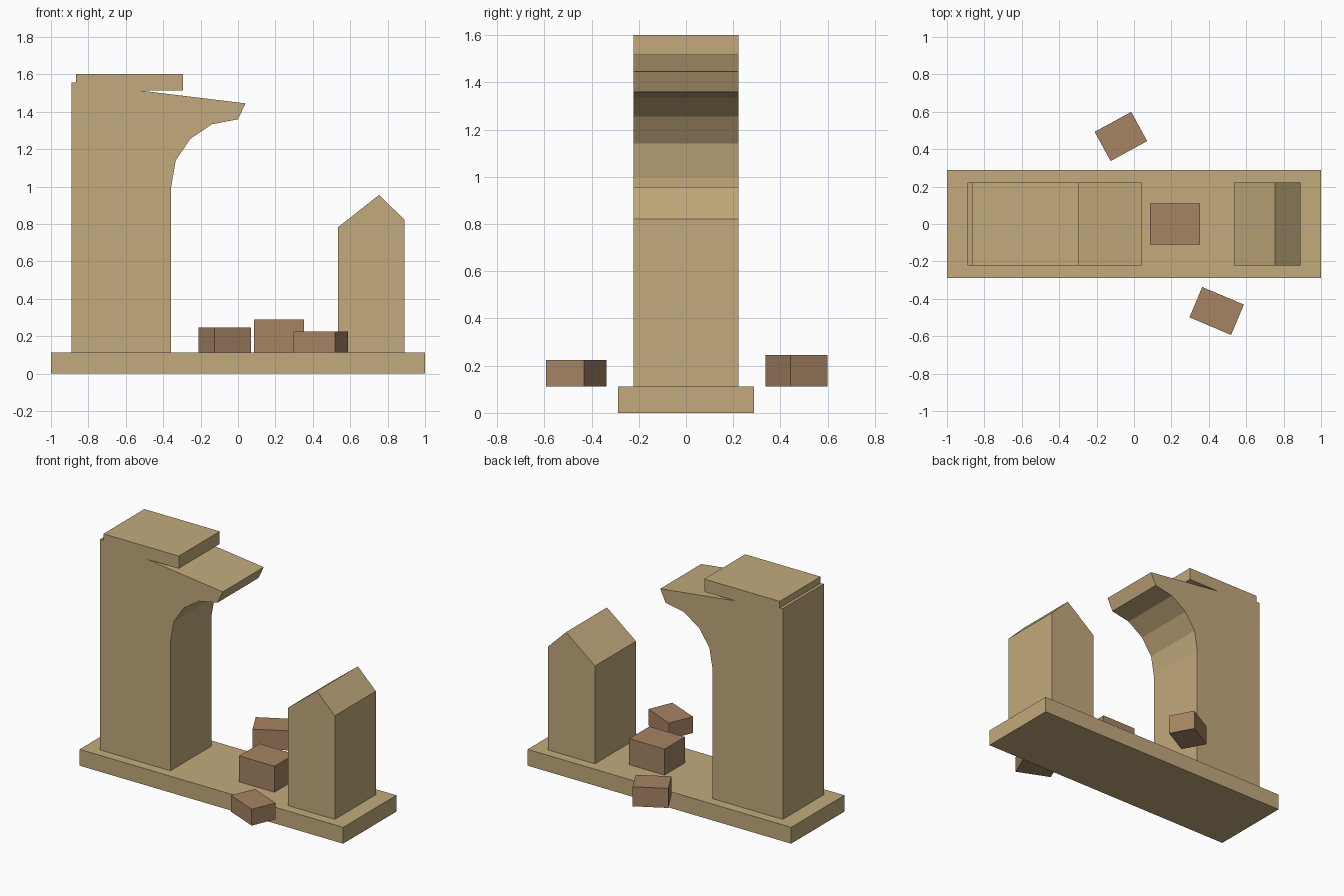
import bpy
import bmesh
from mathutils import Matrix, Vector

cube = bpy.data.objects.get("Cube")
if cube:
    bpy.data.objects.remove(cube, do_unlink=True)


def make_material(name, rgb):
    mat = bpy.data.materials.new(name)
    mat.use_nodes = True
    mat.diffuse_color = (*rgb, 1)
    mat.node_tree.nodes["Principled BSDF"].inputs["Base Color"].default_value = (*rgb, 1)
    return mat


def add_object(name, bm, mat):
    bmesh.ops.recalc_face_normals(bm, faces=bm.faces)
    mesh = bpy.data.meshes.new(name)
    bm.to_mesh(mesh)
    bm.free()
    mesh.materials.append(mat)
    obj = bpy.data.objects.new(name, mesh)
    bpy.context.collection.objects.link(obj)
    return obj


def box(name, center, size, mat, turn=0):
    bm = bmesh.new()
    bmesh.ops.create_cube(bm, size=1, matrix=Matrix.Diagonal((*size, 1)))
    obj = add_object(name, bm, mat)
    obj.location = center
    obj.rotation_euler.z = turn
    return obj


def extruded_profile(name, points, half_depth, mat):
    """Extrude an outline in the xz plane along y."""
    bm = bmesh.new()
    face = bm.faces.new([bm.verts.new((x, -half_depth, z)) for x, z in points])
    result = bmesh.ops.extrude_face_region(bm, geom=[face])
    verts = [v for v in result["geom"] if isinstance(v, bmesh.types.BMVert)]
    bmesh.ops.translate(bm, verts=verts, vec=Vector((0, 2 * half_depth, 0)))
    return add_object(name, bm, mat)


sandstone = make_material("sandstone", (0.54, 0.40, 0.20))
rubble = make_material("brown rubble", (0.38, 0.23, 0.125))

FLOOR = 0.112
DEPTH = 0.222

# Base slab
box("base_slab", (0, 0, FLOOR / 2), (2, 0.576, FLOOR), sandstone)

# Tall pillar with the broken start of an arch
extruded_profile("arch_pillar", [
    (-0.89, FLOOR), (-0.357, FLOOR), (-0.357, 1.0), (-0.333, 1.14),
    (-0.255, 1.255), (-0.14, 1.333), (0, 1.36), (0.04, 1.445), (-0.89, 1.558),
], DEPTH, sandstone)

# Capstone on the tall pillar
box("capstone", (-0.58, 0, 1.558), (0.572, 2 * DEPTH, 0.086), sandstone)

# Short pillar with a jagged broken top
extruded_profile("broken_pillar", [
    (0.535, FLOOR), (0.89, FLOOR), (0.89, 0.822), (0.755, 0.956), (0.535, 0.783),
], DEPTH, sandstone)

# Fallen stones
box("middle_stone", (0.22, 0, 0.201), (0.268, 0.22, 0.178), rubble)
box("back_stone", (-0.07, 0.468, 0.179), (0.223, 0.178, 0.134), rubble, 0.5)
box("front_stone", (0.442, -0.465, 0.168), (0.242, 0.176, 0.112), rubble, -0.4)
